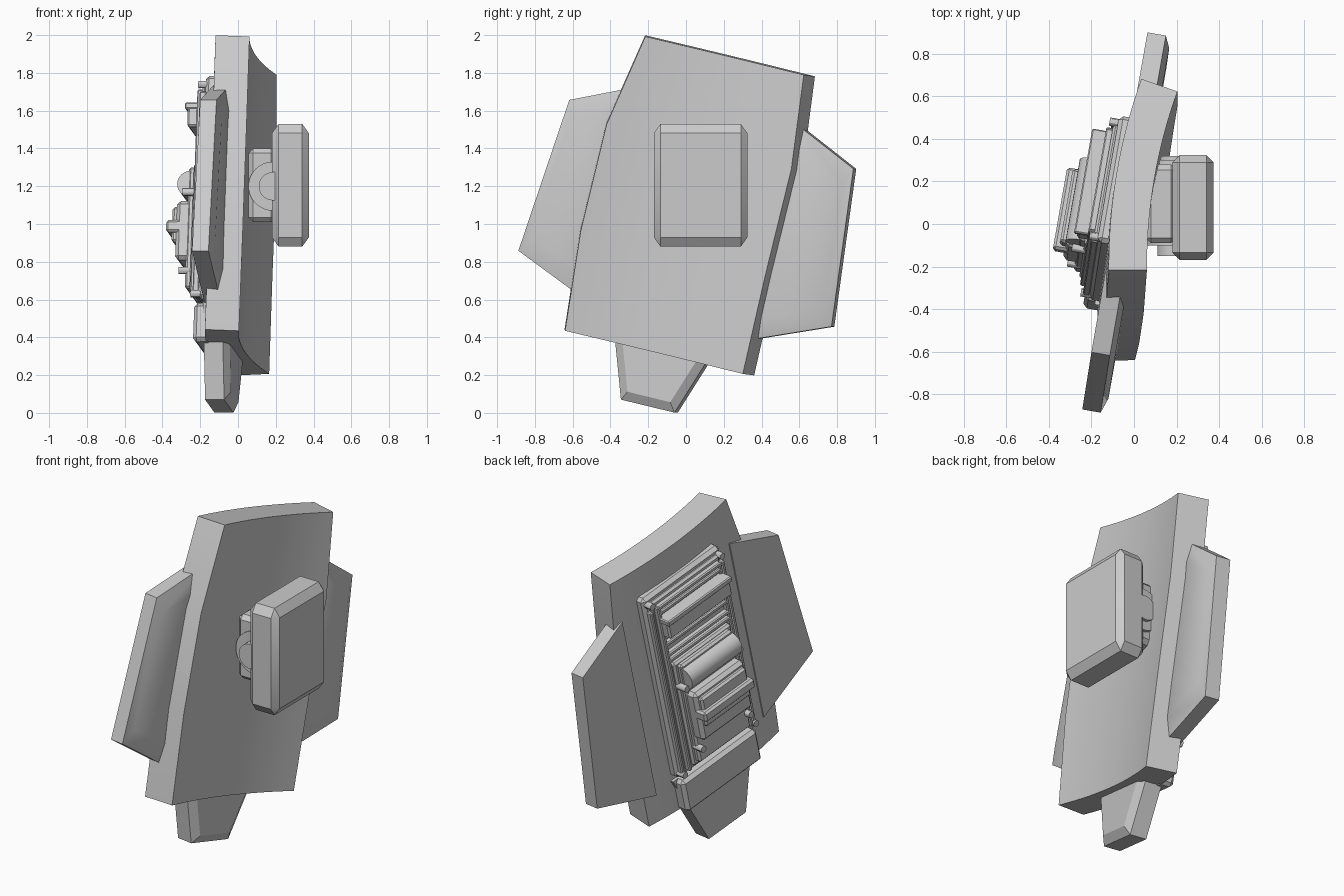
import bpy, bmesh, math
from mathutils import Matrix, Vector

cube = bpy.data.objects.get("Cube")
if cube:
    bpy.data.objects.remove(cube, do_unlink=True)

grey = bpy.data.materials.new("light_grey")
grey.use_nodes = True
grey.diffuse_color = (0.6, 0.6, 0.6, 1)
grey.node_tree.nodes["Principled BSDF"].inputs["Base Color"].default_value = (0.6, 0.6, 0.6, 1)

# Leaning frame of the shield: u across, v up, w out of the front surface
U = Vector((0.17, 0.97, -0.235)).normalized()
V = Vector((0.037, 0.239, 0.97))
V = (V - U * V.dot(U)).normalized()
W = U.cross(V)
TILT = Matrix.Translation((-0.02, 0.05, 1.10)) @ Matrix((U, V, W)).transposed().to_4x4()
UPRIGHT = Matrix.Identity(4)
CURVE = 0.19


def finish(name, bm, frame=TILT, modifiers=(), angle=30):
    """Turn a bmesh into a named object, apply modifiers, shade it."""
    bmesh.ops.recalc_face_normals(bm, faces=bm.faces)
    mesh = bpy.data.meshes.new(name)
    bm.to_mesh(mesh)
    bm.free()
    obj = bpy.data.objects.new(name, mesh)
    bpy.context.collection.objects.link(obj)
    mesh.materials.append(grey)
    obj.matrix_world = frame
    bpy.ops.object.select_all(action='DESELECT')
    obj.select_set(True)
    bpy.context.view_layer.objects.active = obj
    for kind, settings in modifiers:
        mod = obj.modifiers.new(kind.title(), kind)
        for key, value in settings.items():
            setattr(mod, key, value)
        bpy.ops.object.modifier_apply(modifier=mod.name)
    bpy.ops.object.shade_smooth_by_angle(angle=math.radians(angle))
    return obj


def box(name, a, b, c, bevel=0.012, frame=TILT, stretch=1.0):
    """Chamfered box between the ranges a, b and c."""
    bm = bmesh.new()
    bmesh.ops.create_cube(bm, size=1)
    size = Vector([r[1] - r[0] for r in (a, b, c)])
    mid = Vector([(r[1] + r[0]) / 2 for r in (a, b, c)])
    size.z /= stretch
    bmesh.ops.scale(bm, vec=size, verts=bm.verts)
    if bevel:
        bmesh.ops.bevel(bm, geom=bm.edges[:], offset=bevel, segments=1, affect='EDGES')
    bmesh.ops.scale(bm, vec=(1, 1, stretch), verts=bm.verts)
    bmesh.ops.translate(bm, vec=mid, verts=bm.verts)
    return finish(name, bm, frame)


def cylinder(name, centre, radius, length, axis, frame=TILT, sides=24):
    bm = bmesh.new()
    bmesh.ops.create_cone(bm, cap_ends=True, segments=sides, radius1=radius,
                          radius2=radius, depth=length)
    turn = Vector((0, 0, 1)).rotation_difference(Vector(axis)).to_matrix().to_4x4()
    bmesh.ops.transform(bm, matrix=Matrix.Translation(centre) @ turn, verts=bm.verts)
    return finish(name, bm, frame)


def armour_plate(name, outline, back, rim, front, inset):
    """Flat plate whose front is raised by a shallow chamfer."""
    bm = bmesh.new()
    mid = sum((Vector(p) for p in outline), Vector((0, 0))) / len(outline)
    rings = []
    for w, pull in ((back, 0), (rim, 0), (front, inset)):
        ring = [mid + (Vector(p) - mid) * (1 - pull) for p in outline]
        rings.append([bm.verts.new((p.x, p.y, w)) for p in ring])
    n = len(outline)
    for low, high in zip(rings, rings[1:]):
        for i in range(n):
            j = (i + 1) % n
            bm.faces.new((low[i], low[j], high[j], high[i]))
    bm.faces.new(rings[0])
    bm.faces.new(rings[-1])
    return finish(name, bm)


# Curved main shield, bowed toward the back
bm = bmesh.new()
COLUMNS = 18
rows = []
for v, left, right in ((0.81, -0.464, 0.442), (0.31, -0.556, 0.495),
                       (-0.27, -0.56, 0.49), (-0.805, -0.52, 0.494)):
    row = []
    for i in range(COLUMNS + 1):
        u = left + (right - left) * i / COLUMNS
        row.append(bm.verts.new((u, v, CURVE * u * u)))
    rows.append(row)
for r, s in zip(rows, rows[1:]):
    for i in range(COLUMNS):
        bm.faces.new((r[i], r[i + 1], s[i + 1], s[i]))
finish("main_shield", bm, modifiers=[("SOLIDIFY", {"thickness": 0.18, "offset": 0})])

# Side and bottom armour plates
wing = [(0.43, 0.545), (0.785, 0.385), (0.865, -0.455), (0.43, -0.635)]
for side, label in ((1, "rear"), (-1, "front")):
    armour_plate(label + "_wing_plate", [(side * u, v) for u, v in wing],
                 -0.063, 0.025, 0.05, 0.22)
armour_plate("bottom_plate", [(-0.32, -0.6), (-0.148, -1.094), (0.148, -1.094), (0.32, -0.6)],
             -0.092, 0.01, 0.04, 0.2)

# Upright block on the outer face with its mount
box("outer_block", (0.18, 0.375), (-0.17, 0.325), (0.88, 1.53), 0.035, UPRIGHT, 1.4)
box("mount_box", (0.055, 0.2), (-0.09, 0.28), (1.01, 1.40), 0.025, UPRIGHT)
cylinder("mount_drum", (0.185, 0.1, 1.2), 0.13, 0.4, (0, 1, 0), UPRIGHT, 32)
cylinder("mount_axle", (0.185, 0.085, 1.2), 0.075, 0.47, (0, 1, 0), UPRIGHT, 32)

# Layered base of the back mechanism
box("mechanism_base", (-0.31, 0.31), (-0.58, 0.635), (-0.125, -0.04), 0.02)
box("mechanism_step", (-0.275, 0.275), (-0.56, 0.6), (-0.145, -0.1), 0.012)
for side, label in ((1, "rear"), (-1, "front")):
    for k, u in enumerate((0.245, 0.285)):
        box(f"{label}_rail_{k + 1}", tuple(sorted((side * (u - 0.012), side * (u + 0.012)))),
            (-0.54, 0.57 - 0.02 * k), (-0.175 + 0.02 * k, -0.12), 0.006)

# Cross slats and the protruding top bar
for k, v in enumerate((0.56, 0.525, 0.31, 0.24, 0.2)):
    box(f"cross_slat_{k + 1}", (-0.25, 0.25), (v - 0.013, v + 0.013), (-0.175, -0.13), 0.006)
box("top_bar", (-0.25, 0.25), (0.37, 0.48), (-0.225, -0.13), 0.01)
box("top_bar_lip", (-0.255, 0.255), (0.465, 0.5), (-0.24, -0.15), 0.006)

# Central plate, roller and stepped box
box("central_plate", (-0.23, 0.23), (-0.52, 0.175), (-0.185, -0.1), 0.012)
box("central_step", (-0.205, 0.205), (-0.5, 0.16), (-0.215, -0.15), 0.012)
cylinder("roller", (0, 0.07, -0.205), 0.07, 0.4, (1, 0, 0))
box("stepped_box", (-0.2, 0.2), (-0.34, -0.02), (-0.275, -0.18), 0.02)
box("stepped_box_cover", (-0.18, 0.18), (-0.24, -0.05), (-0.3, -0.2), 0.012)
box("stepped_box_ledge", (-0.2, 0.2), (-0.19, -0.125), (-0.328, -0.2), 0.012)

# Foot box
box("foot_box", (-0.3, 0.3), (-0.81, -0.6), (-0.145, -0.05), 0.02)

# Small pegs standing out of the mechanism
for k, (u, v, w) in enumerate(((0.28, 0.59, -0.165), (0.285, -0.55, -0.165),
                               (0.215, 0.02, -0.24), (0.19, -0.4, -0.25))):
    for side, label in ((1, "rear"), (-1, "front")):
        cylinder(f"{label}_peg_{k + 1}", (side * u, v, w / 2 - 0.04), 0.02,
                 -w - 0.08, (0, 0, 1), sides=12)
